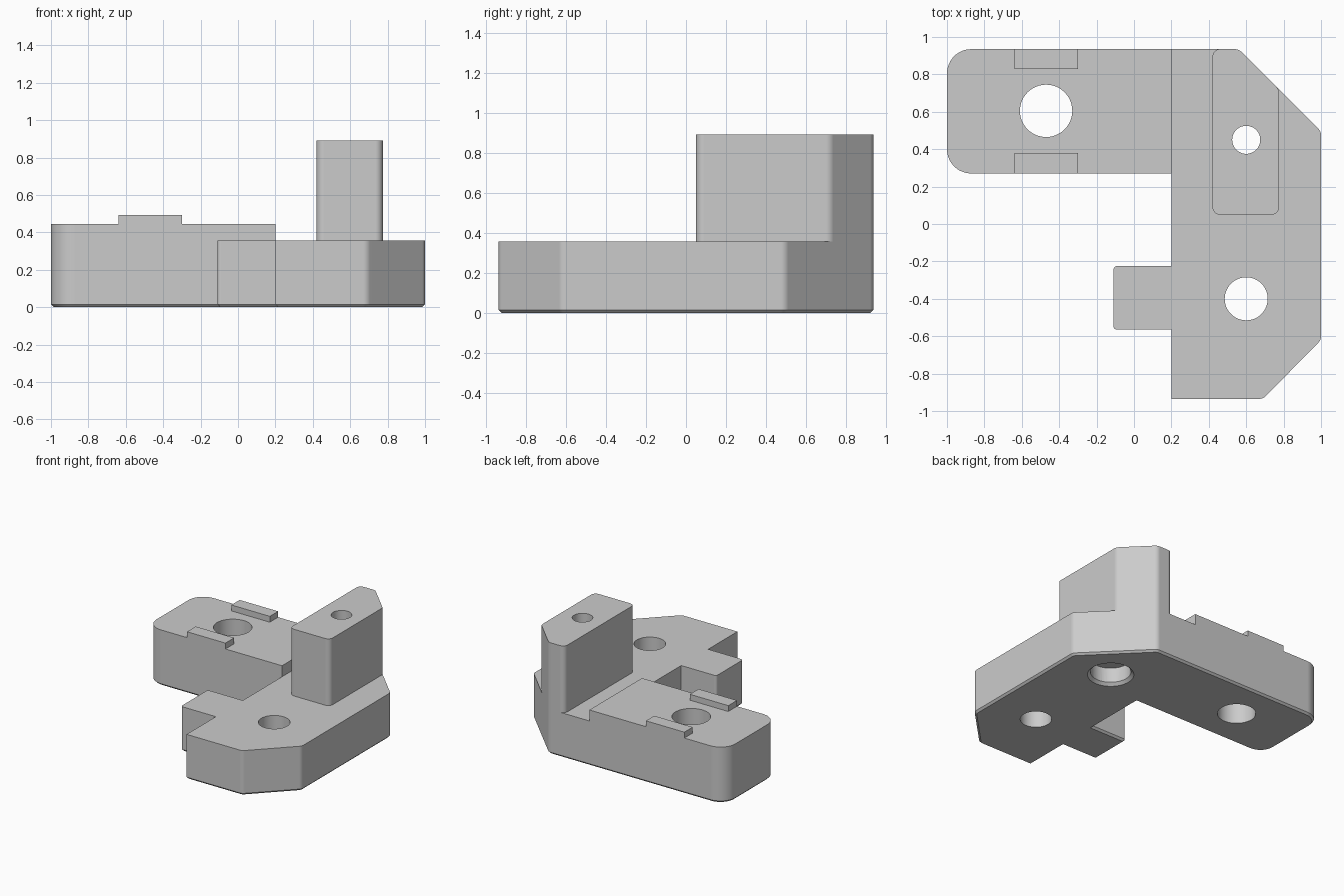
import bpy, bmesh, math
from mathutils import Vector

if "Cube" in bpy.data.objects:
    bpy.data.objects.remove(bpy.data.objects["Cube"], do_unlink=True)

grey = bpy.data.materials.new("light_grey")
grey.use_nodes = True
grey.diffuse_color = (0.6, 0.6, 0.6, 1)
grey.node_tree.nodes["Principled BSDF"].inputs["Base Color"].default_value = (0.6, 0.6, 0.6, 1)


def fillet(corners):
    """Outline from (x, y, radius) corners, each rounded by an arc."""
    out = []
    for i, (x, y, r) in enumerate(corners):
        p = Vector((x, y))
        if r == 0:
            out.append(p)
            continue
        a = (Vector(corners[i - 1][:2]) - p).normalized()
        b = (Vector(corners[(i + 1) % len(corners)][:2]) - p).normalized()
        half = a.angle(b) / 2
        centre = p + (a + b).normalized() * (r / math.sin(half))
        start = p + a * (r / math.tan(half)) - centre
        end = p + b * (r / math.tan(half)) - centre
        sweep = math.pi - 2 * half
        steps = max(3, round(sweep / math.radians(10)))
        for k in range(steps + 1):
            t = k / steps
            w = (math.sin((1 - t) * sweep) * start + math.sin(t * sweep) * end) / math.sin(sweep) \
                if sweep < 3 else start
            out.append(centre + w)
    return out


def prism(name, corners, z0, z1, chamfer=0):
    """Extruded outline with an optional chamfer around its bottom."""
    bm = bmesh.new()
    base = bm.faces.new([bm.verts.new((p.x, p.y, z0)) for p in fillet(corners)])
    top = bmesh.ops.extrude_face_region(bm, geom=[base], use_keep_orig=True)["geom"]
    bmesh.ops.translate(bm, vec=(0, 0, z1 - z0),
                        verts=[g for g in top if isinstance(g, bmesh.types.BMVert)])
    bmesh.ops.recalc_face_normals(bm, faces=bm.faces)
    if chamfer:
        rim = [e for e in bm.edges if all(v.co.z < z0 + 1e-5 for v in e.verts)]
        bmesh.ops.bevel(bm, geom=rim, offset=chamfer, segments=1,
                        affect='EDGES', clamp_overlap=False)
    return finish(name, bm)


def cutter(name, x, y, r0, r1, z0, z1):
    """Round hole tool, tapering from r0 at z0 to r1 at z1."""
    bm = bmesh.new()
    bmesh.ops.create_cone(bm, cap_ends=True, segments=48, radius1=r0, radius2=r1, depth=z1 - z0)
    bmesh.ops.translate(bm, verts=bm.verts, vec=(x, y, (z0 + z1) / 2))
    ob = finish(name, bm)
    ob.hide_render = True
    return ob


def finish(name, bm):
    me = bpy.data.meshes.new(name)
    bm.to_mesh(me)
    bm.free()
    me.materials.append(grey)
    ob = bpy.data.objects.new(name, me)
    bpy.context.collection.objects.link(ob)
    return ob


def combine(target, tool, operation):
    bpy.context.view_layer.objects.active = target
    mod = target.modifiers.new("combine", 'BOOLEAN')
    mod.operation, mod.solver, mod.object = operation, 'EXACT', tool
    bpy.ops.object.modifier_apply(modifier=mod.name)
    bpy.data.objects.remove(tool, do_unlink=True)


def clean(ob):
    """Merge flush faces left by joining the parts."""
    bm = bmesh.new()
    bm.from_mesh(ob.data)
    bmesh.ops.remove_doubles(bm, verts=bm.verts, dist=1e-5)
    bmesh.ops.dissolve_limit(bm, angle_limit=math.radians(0.5), verts=bm.verts, edges=bm.edges)
    bm.to_mesh(ob.data)
    bm.free()


# Plate: L-shaped body with the side tab
bracket = prism("bracket_body", [
    (0.2, -0.935, 0), (0.69, -0.935, 0.05), (1, -0.62, 0.05), (1, 0.495, 0.05),
    (0.56, 0.935, 0.05), (-1, 0.935, 0.13), (-1, 0.27, 0.13), (0.2, 0.27, 0),
    (0.2, -0.225, 0), (-0.11, -0.225, 0.02), (-0.11, -0.565, 0.02), (0.2, -0.565, 0)],
    0, 0.357, chamfer=0.015)

# Raised arm, its two ribs and the upright post
parts = [
    prism("raised_arm", [(0.2, 0.27, 0), (0.2, 0.935, 0), (-1, 0.935, 0.13), (-1, 0.27, 0.13)],
          0.2, 0.445),
    prism("post", [(0.42, 0.05, 0.04), (0.775, 0.05, 0.04), (0.775, 0.72, 0.05),
                   (0.56, 0.935, 0.05), (0.42, 0.935, 0.04)], 0.2, 0.89)]
for y0, y1 in ((0.27, 0.38), (0.83, 0.935)):
    parts.append(prism("rib", [(-0.64, y0, 0), (-0.3, y0, 0), (-0.3, y1, 0), (-0.64, y1, 0)],
                       0.4, 0.492))
for part in parts:
    combine(bracket, part, 'UNION')
clean(bracket)

# Through holes, and the countersunk bore beneath the post
for tool in (cutter("arm_hole", -0.47, 0.605, 0.14, 0.14, -0.1, 1),
             cutter("plate_hole", 0.6, -0.4, 0.115, 0.115, -0.1, 1),
             cutter("post_hole", 0.6, 0.45, 0.075, 0.075, -0.1, 1),
             cutter("bore", 0.6, 0.45, 0.148, 0.148, -0.1, 0.14),
             cutter("countersink", 0.6, 0.45, 0.195, 0.145, -0.025, 0.025)):
    combine(bracket, tool, 'DIFFERENCE')

# Smooth rounded corners, keep the rest crisp
bpy.ops.object.select_all(action='DESELECT')
bracket.select_set(True)
bpy.context.view_layer.objects.active = bracket
bpy.ops.object.shade_smooth_by_angle(angle=math.radians(30))
normals = bracket.modifiers.new("flat_faces", 'WEIGHTED_NORMAL')
normals.keep_sharp = True
